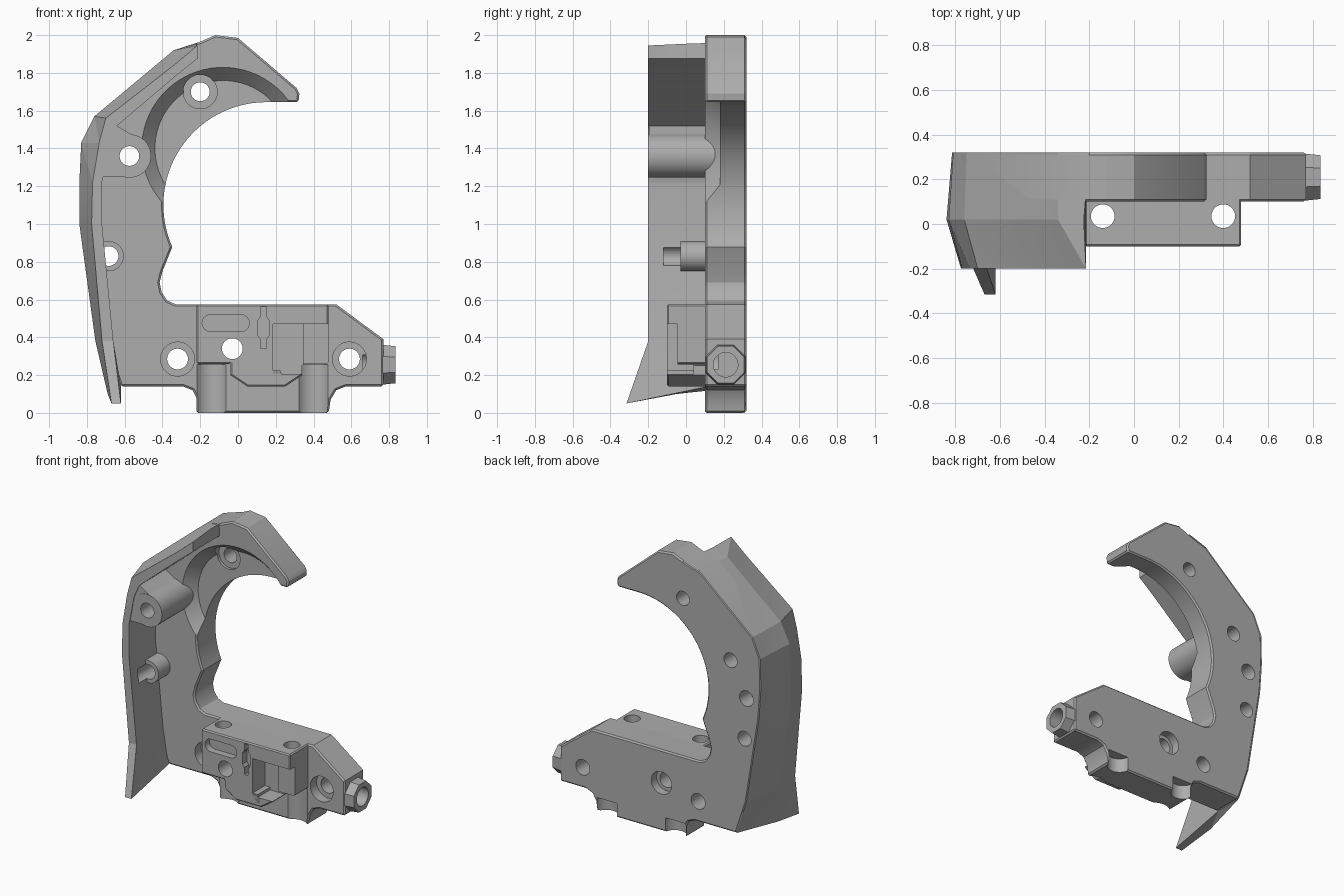
import bpy, bmesh
from math import radians, sin, cos, pi
from mathutils import Matrix, Vector

cube = bpy.data.objects.get("Cube")
if cube:
    bpy.data.objects.remove(cube, do_unlink=True)

grey = bpy.data.materials.new("matte grey")
grey.use_nodes = True
GREY = (0.42, 0.42, 0.42, 1)
grey.diffuse_color = GREY
grey.node_tree.nodes["Principled BSDF"].inputs["Base Color"].default_value = GREY


def finish(name, bm):
    bmesh.ops.recalc_face_normals(bm, faces=bm.faces[:])
    mesh = bpy.data.meshes.new(name)
    bm.to_mesh(mesh)
    bm.free()
    mesh.materials.append(grey)
    ob = bpy.data.objects.new(name, mesh)
    bpy.context.collection.objects.link(ob)
    return ob


def apply(ob, kind, **settings):
    mod = ob.modifiers.new(kind, kind)
    for key, value in settings.items():
        setattr(mod, key, value)
    bpy.ops.object.select_all(action="DESELECT")
    bpy.context.view_layer.objects.active = ob
    ob.select_set(True)
    bpy.ops.object.modifier_apply(modifier=mod.name)


def prism(name, pts, y0, y1, bevel=0.0):
    """Extrude an x-z outline from y0 to y1."""
    bm = bmesh.new()
    face = bm.faces.new([bm.verts.new((x, y0, z)) for x, z in pts])
    side = bmesh.ops.extrude_face_region(bm, geom=[face])["geom"]
    bmesh.ops.translate(bm, vec=(0, y1 - y0, 0),
                        verts=[v for v in side if isinstance(v, bmesh.types.BMVert)])
    ob = finish(name, bm)
    if bevel:
        apply(ob, "BEVEL", width=bevel, segments=1, limit_method="ANGLE",
              angle_limit=radians(60))
    return ob


def rod(name, start, end, r0, r1=None, sides=40):
    """Round or many-sided bar between two points."""
    a, b = Vector(start), Vector(end)
    turn = Vector((0, 0, 1)).rotation_difference(b - a).to_matrix().to_4x4()
    spin = Matrix.Rotation(pi / sides, 4, "Z")
    bm = bmesh.new()
    bmesh.ops.create_cone(bm, cap_ends=True, segments=sides, radius1=r0,
                          radius2=r0 if r1 is None else r1, depth=(b - a).length,
                          matrix=Matrix.Translation((a + b) / 2) @ turn @ spin)
    return finish(name, bm)


def cut(cutter, *targets):
    for ob in targets:
        apply(ob, "BOOLEAN", object=cutter, operation="DIFFERENCE", solver="EXACT")
    bpy.data.objects.remove(cutter, do_unlink=True)


def drill(x, z, r, y0, y1, *targets):
    cut(rod("drill", (x, y0, z), (x, y1, z), r), *targets)


def box(x0, x1, z0, z1):
    return [(x0, z0), (x1, z0), (x1, z1), (x0, z1)]


# Outer edge of the back, from the foot up to the top
rear_edge = [(-.62, .14), (-.70, .38), (-.80, 1.0), (-.815, 1.22),
             (-.81, 1.43), (-.75, 1.57), (-.34, 1.92), (-.2, 1.965)]

# Hook shaped back plate with foot
outline = [(.32, 1.645)]
for i in range(33):
    t = radians(90 + 114 * i / 32)
    outline.append((.15 + .545 * cos(t), 1.1 + .545 * sin(t)))
outline += [(-.40, .75), (-.415, .69), (-.405, .64), (-.375, .595), (-.33, .575),
            (.52, .575), (.77, .39), (.77, .14), (.57, .14), (.52, .12), (.49, .07),
            (.48, 0), (-.22, 0), (-.22, .08), (-.24, .12), (-.29, .14)]
outline += rear_edge + [(-.12, 2.0), (0, 1.985), (.31, 1.72), (.325, 1.69)]
plate = prism("back_plate", outline, .1, .32, .01)

# Tapered side shell, lofted through five-point sections
mid = [(-.69, -.05, .10), (-.755, .02, .38), (-.84, .02, 1.0), (-.84, .02, 1.22),
       (-.83, .02, 1.43), (-.76, .02, 1.57), (-.34, .02, 1.92), (-.225, .02, 1.955)]
front = [(-.67, .05), (-.72, .38), (-.775, 1.0), (-.77, 1.22),
         (-.735, 1.43), (-.70, 1.56), (-.34, 1.84), (-.215, 1.945)]
inner = [(-.62, .05), (-.66, .38), (-.72, 1.0), (-.72, 1.22),
         (-.68, 1.43), (-.64, 1.52), (-.34, 1.775), (-.215, 1.875)]
bm = bmesh.new()
rings = []
for i, (b, m, f, n) in enumerate(zip(rear_edge, mid, front, inner)):
    lip = -.315 if i == 0 else -.2
    section = [(b[0], .32, b[1]), m, (f[0], lip, f[1]), (n[0], lip, n[1]),
               (n[0], .12, .14 if i == 0 else n[1])]
    rings.append([bm.verts.new(p) for p in section])
for lo, hi in zip(rings, rings[1:]):
    for k in range(5):
        j = (k + 1) % 5
        bm.faces.new((lo[k], lo[j], hi[j], hi[k]))
bm.faces.new(rings[0])
bm.faces.new(rings[-1])
bmesh.ops.triangulate(bm, faces=bm.faces[:])
shell = finish("side_shell", bm)

# Bosses and the web joining the tall boss to the shell
tall_boss = rod("tall_boss", (-.575, .2, 1.36), (-.575, -.2, 1.36), .115)
web = prism("boss_web", [(-.73, 1.25), (-.59, 1.248), (-.49, 1.43), (-.64, 1.52),
                         (-.70, 1.45)], -.195, .15)
short_boss = rod("short_boss", (-.685, .15, .83), (-.685, -.03, .83), .08)

# Front block with stepped underside
block = prism("front_block", [(-.22, .575), (.48, .575), (.48, .26), (.34, .26),
              (.34, .2), (.25, .14), (.05, .14), (-.04, .2), (-.04, .26), (-.22, .26)],
              -.1, .12, .008)

# Eight-sided end lug
lug = rod("end_lug", (.72, .21, .255), (.835, .21, .255), .119, .106, 8)

# Conical recess around the inside of the hook
cut(rod("recess", (-.08, .18, 1.4), (-.08, .08, 1.4), .36, .447, 64), plate)

# Screw holes, front counterbores and blind hole
for x, z in [(-.32, .285), (.59, .285)]:
    drill(x, z, .09, .05, .17, plate)
    drill(x, z, .055, .05, .4, plate)
drill(-.2, 1.7, .09, .05, .2, plate)
drill(-.2, 1.7, .05, .05, .4, plate)
drill(-.575, 1.36, .052, -.3, .4, plate, tall_boss, web)
drill(-.685, .83, .052, -.12, .4, plate, short_boss, shell)
drill(-.70, 1.12, .055, .2, .4, plate, shell)
drill(-.03, .34, .055, -.2, .4, plate, block)
drill(-.03, .34, .08, .26, .4, plate)

# Vertical bolt holes with scooped foot
for x in (-.14, .4):
    cut(rod("counterbore", (x, .035, -.1), (x, .035, .255), .1), plate)
    cut(rod("bolt_hole", (x, .035, -.1), (x, .035, .7), .053), block)
    cut(rod("rear_scoop", (x, .33, -.1), (x, .33, .1), .08), plate)

# Hole along the lug
cut(rod("lug_hole", (.66, .21, .255), (.9, .21, .255), .065), plate, lug)

# Pockets and slots in the block
capsule = []
for i in range(18):
    t = radians(-90 + 180 * (i % 9) / 8 + (180 if i > 8 else 0))
    capsule.append(((.015 if i < 9 else -.145) + .045 * cos(t), .475 + .045 * sin(t)))
cut(prism("capsule_cut", capsule, -.2, -.05), block)
cut(prism("key_slot", [(.12, .34), (.15, .34), (.15, .39), (.165, .41), (.165, .49),
                       (.15, .51), (.15, .56), (.12, .56), (.12, .51), (.105, .49),
                       (.105, .41), (.12, .39)], -.2, -.05), block)
cut(prism("deep_pocket", box(.185, .345, .205, .47), -.2, .04), block)
cut(prism("side_pocket", box(.34, .6, .25, .47), -.2, -.045), block)
hook = prism("pocket_hook", [(.185, .2), (.245, .2), (.245, .15), (.225, .15),
                             (.225, .225), (.185, .225)], -.1, .05)

# Smooth the round parts, keep corners crisp
for ob in (plate, shell, tall_boss, web, short_boss, block, lug, hook):
    bpy.ops.object.select_all(action="DESELECT")
    bpy.context.view_layer.objects.active = ob
    ob.select_set(True)
    bpy.ops.object.shade_smooth_by_angle(angle=radians(8 if ob is shell else 25))
